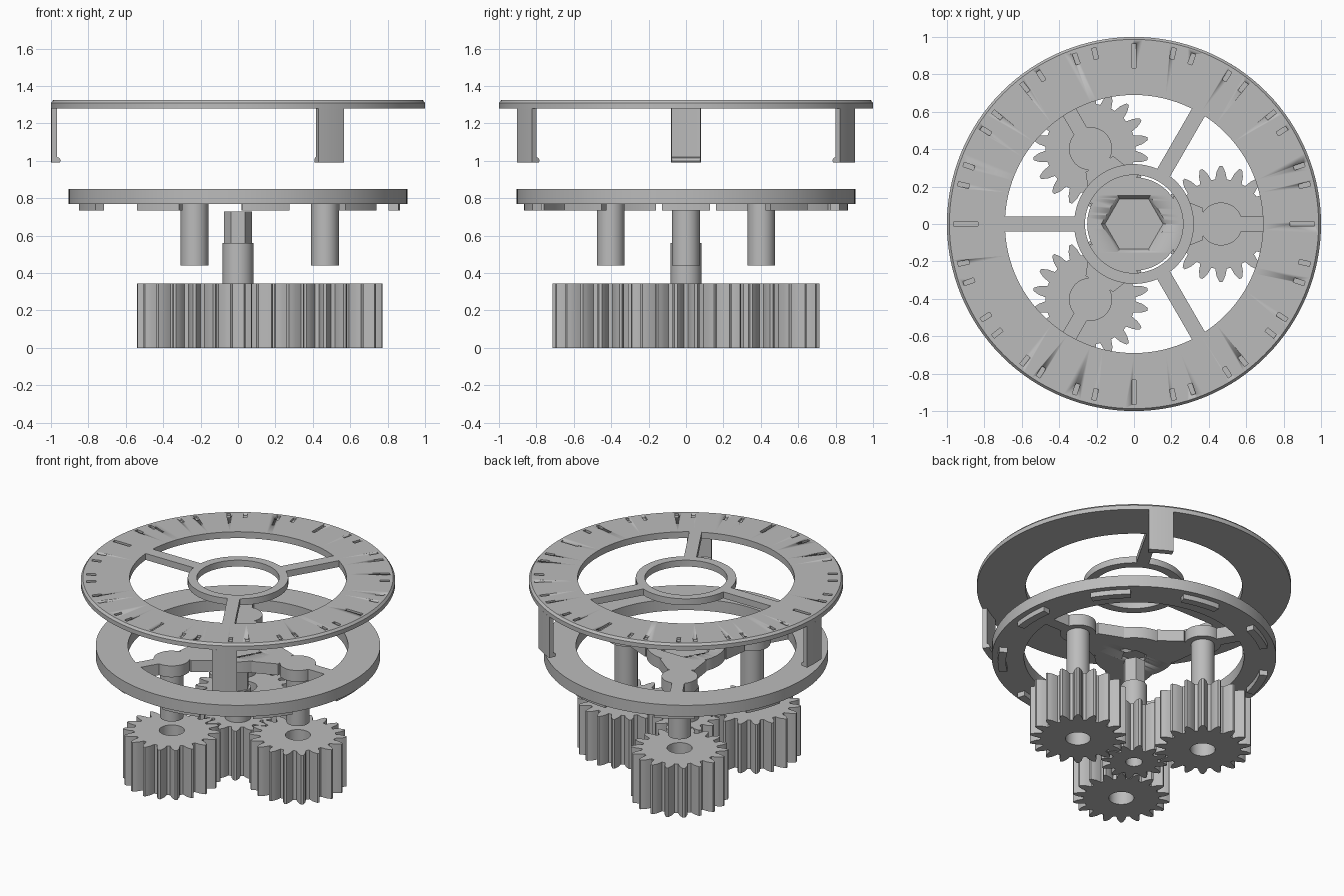
import bpy, bmesh
from math import sin, cos, pi, radians, atan2
from mathutils import Matrix, Vector

cube = bpy.data.objects.get("Cube")
if cube:
    bpy.data.objects.remove(cube, do_unlink=True)

grey = bpy.data.materials.new("plain_grey")
grey.use_nodes = True
grey.diffuse_color = (0.5, 0.5, 0.5, 1)
for node in grey.node_tree.nodes:
    if node.type == 'BSDF_PRINCIPLED':
        node.inputs["Base Color"].default_value = grey.diffuse_color

THIRD = 2 * pi / 3


def finish(name, bm, turn=0.0):
    """Turn a bmesh about z and make it a shaded object."""
    bmesh.ops.recalc_face_normals(bm, faces=bm.faces)
    bm.transform(Matrix.Rotation(turn, 4, 'Z'))
    mesh = bpy.data.meshes.new(name)
    bm.to_mesh(mesh)
    bm.free()
    mesh.materials.append(grey)
    obj = bpy.data.objects.new(name, mesh)
    bpy.context.collection.objects.link(obj)
    activate(obj)
    bpy.ops.object.shade_smooth_by_angle(angle=radians(25))
    return obj


def activate(obj):
    bpy.ops.object.select_all(action='DESELECT')
    obj.select_set(True)
    bpy.context.view_layer.objects.active = obj


def circle(r, n=48, x=0.0):
    return [(x + r * cos(2 * pi * i / n), r * sin(2 * pi * i / n)) for i in range(n)]


def prism(name, loops, z0, z1, turn=0.0):
    """Extrude an outline, with further loops as holes."""
    bm = bmesh.new()
    edges = []
    for loop in loops:
        vs = [bm.verts.new((x, y, z0)) for x, y in loop]
        edges += [bm.edges.new((vs[i - 1], vs[i])) for i in range(len(vs))]
    bmesh.ops.triangle_fill(bm, use_beauty=True, edges=edges, normal=(0, 0, 1))
    ext = bmesh.ops.extrude_face_region(bm, geom=bm.faces[:])
    top = [v for v in ext["geom"] if isinstance(v, bmesh.types.BMVert)]
    bmesh.ops.translate(bm, verts=top, vec=(0, 0, z1 - z0))
    return finish(name, bm, turn)


def sweep(name, profile, half=pi, steps=128, turn=0.0):
    """Revolve a closed (radius, z) profile, fully or over an arc."""
    full = half == pi
    bm = bmesh.new()
    rows = []
    for i in range(steps if full else steps + 1):
        a = -half + 2 * half * i / steps
        rows.append([bm.verts.new((r * cos(a), r * sin(a), z)) for r, z in profile])
    for i in range(steps):
        a, b = rows[i], rows[(i + 1) % len(rows)]
        for j in range(len(profile)):
            bm.faces.new((a[j - 1], a[j], b[j], b[j - 1]))
    if not full:
        bm.faces.new(rows[0])
        bm.faces.new(rows[-1])
    return finish(name, bm, turn)


def tube(r0, r1, z0, z1):
    return [(r0, z0), (r1, z0), (r1, z1), (r0, z1)]


def cut(obj, cutter):
    """Subtract the cutter and discard it."""
    cutter.hide_render = True
    activate(obj)
    mod = obj.modifiers.new("cut", 'BOOLEAN')
    mod.operation = 'DIFFERENCE'
    mod.solver = 'EXACT'
    mod.object = cutter
    bpy.ops.object.modifier_apply(modifier=mod.name)
    bpy.data.objects.remove(cutter, do_unlink=True)


def gear_outline(teeth, root, pitch, tip, x=0.0, phase=0.0):
    shape = [(-.37, root), (-.25, pitch), (-.16, (pitch + tip) / 2), (-.07, tip),
             (.07, tip), (.16, (pitch + tip) / 2), (.25, pitch), (.37, root)]
    return [(x + r * cos(a), r * sin(a)) for k in range(teeth) for f, r in shape
            for a in [(k + f + phase) * 2 * pi / teeth]]


# Dial: outer ring with a chamfered rim, hub and spokes
LOW, HIGH = 1.28, 1.325
dial = sweep("dial_ring", [(.69, LOW), (1, LOW), (1, HIGH - .015), (.987, HIGH), (.69, HIGH)])
sweep("dial_hub", tube(.262, .32, LOW, HIGH))
for k in range(3):
    turn = pi / 3 + k * THIRD
    prism("dial_spoke", [[(.3, -.04), (.71, -.04), (.71, .04), (.3, .04)]], LOW, HIGH, turn)
    # Hanging clip with an inward lip at its foot
    sweep("dial_clip", [(.97, LOW), (1, LOW), (1, .99), (.957, .99), (.95, 1.0),
                        (.957, 1.015), (.97, 1.02)], half=.08, steps=6, turn=turn)

# Engraved graduation marks
bm = bmesh.new()
for k in range(56):
    j = k % 14
    if j % 3 == 1:
        continue
    if j and j % 3 == 0 or j % 3 == 2:
        r0, r1 = .905, .965
    else:
        r0, r1 = .835, .965
    place = (Matrix.Rotation(k * 2 * pi / 56, 4, 'Z')
             @ Matrix.Translation(((r0 + r1) / 2, 0, HIGH))
             @ Matrix.Diagonal((r1 - r0, .024, .03, 1)))
    bmesh.ops.create_cube(bm, size=1, matrix=place)
cut(dial, finish("mark_cutter", bm))

# Carrier: ring, tabs, hub, arms and pins
BASE, TOP = .77, .85
sweep("carrier_ring", tube(.7, .905, BASE, TOP))
for k in range(9):
    sweep("carrier_tab", tube(.815, .867, .735, BASE + .005), half=.15, steps=8,
          turn=k * 2 * pi / 9)

hub = prism("carrier_hub", [circle(.25, 96)], BASE, TOP)
for z, depth, r_low, r_high in ((TOP, .08, .155, .195), (BASE, .06, .085, .085)):
    bm = bmesh.new()
    bmesh.ops.create_cone(bm, cap_ends=True, segments=6, radius1=r_low, radius2=r_high,
                          depth=depth, matrix=Matrix.Translation((0, 0, z))
                          @ Matrix.Rotation(pi / 2, 4, 'Z'))
    # Put a corner of the hexagon on the x axis
    bm.verts.ensure_lookup_table()
    corner = bm.verts[0].co
    bm.transform(Matrix.Rotation(-atan2(corner.y, corner.x), 4, 'Z'))
    cut(hub, finish("socket_cutter", bm))

CENTRE = .465
for k in range(3):
    turn = k * THIRD
    prism("carrier_arm_inner", [[(.21, -.15), (.37, -.085), (.37, .085), (.21, .15)]],
          BASE, TOP, turn)
    prism("carrier_boss", [circle(.115, 48, CENTRE)], BASE, TOP, turn)
    prism("carrier_arm_outer", [[(.56, -.04), (.72, -.04), (.72, .04), (.56, .04)]],
          BASE, TOP, turn)
    prism("carrier_pin", [circle(.074, 40, CENTRE)], .44, BASE + .01, turn)
    # Planet gear below each pin
    prism("planet_gear", [gear_outline(18, .24, .277, .31, CENTRE, .5),
                          circle(.08, 40, CENTRE)], 0, .345, turn)

# Sun gear with a bored underside, round shaft and hexagonal drive
prism("sun_gear", [gear_outline(12, .15, .183, .213), circle(.053, 32)], 0, .345)
prism("sun_shaft", [circle(.082)], .2, .56)
prism("sun_drive", [circle(.075, 6)], .55, .73)
